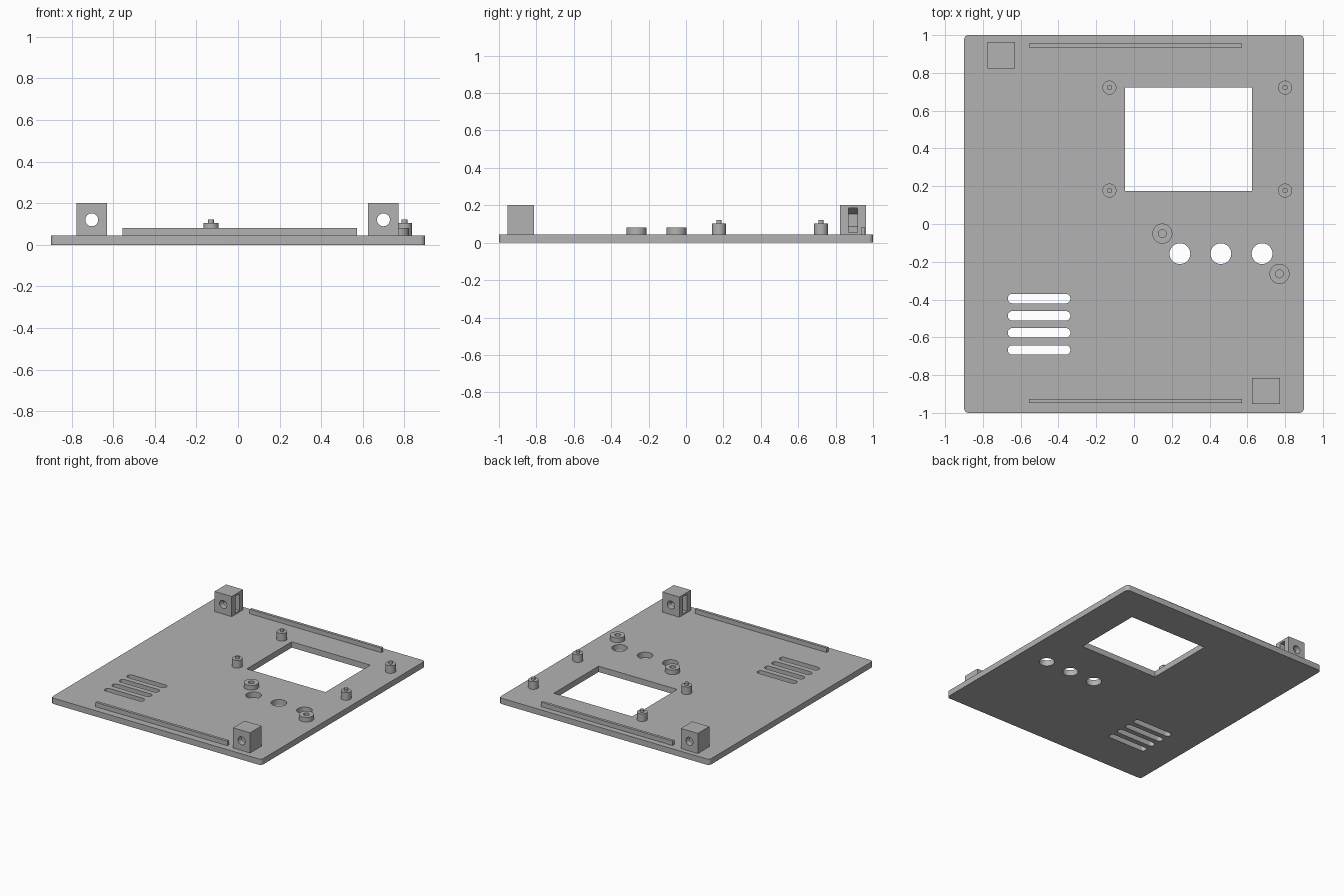
import bpy, bmesh
from math import sin, cos, pi, radians
from mathutils import Matrix

cube = bpy.data.objects.get("Cube")
if cube:
    bpy.data.objects.remove(cube, do_unlink=True)

grey = bpy.data.materials.new("plain grey plastic")
grey.use_nodes = True
grey.diffuse_color = (0.45, 0.45, 0.45, 1)
grey.node_tree.nodes["Principled BSDF"].inputs["Base Color"].default_value = (0.45, 0.45, 0.45, 1)

T = 0.045  # plate thickness


def rounded(x0, x1, y0, y1, r, steps=8):
    """Outline of a rectangle with rounded corners."""
    corners = [(x1 - r, y1 - r), (x0 + r, y1 - r), (x0 + r, y0 + r), (x1 - r, y0 + r)]
    return [(cx + r * cos(a), cy + r * sin(a))
            for k, (cx, cy) in enumerate(corners)
            for a in (pi / 2 * (k + i / steps) for i in range(steps + 1))]


def box(x0, x1, y0, y1):
    return [(x0, y0), (x1, y0), (x1, y1), (x0, y1)]


def circle(x, y, r, n=40):
    return [(x + r * cos(2 * pi * i / n), y + r * sin(2 * pi * i / n)) for i in range(n)]


def prism(name, outlines, z0, z1, matrix=None):
    """Extrude one or more outlines from z0 to z1 as a single object."""
    bm = bmesh.new()
    for outline in outlines:
        low = [bm.verts.new((x, y, z0)) for x, y in outline]
        high = [bm.verts.new((x, y, z1)) for x, y in outline]
        bm.faces.new(low[::-1])
        bm.faces.new(high)
        for i in range(len(low)):
            j = (i + 1) % len(low)
            bm.faces.new((low[i], low[j], high[j], high[i]))
    if matrix:
        bm.transform(matrix)
    bmesh.ops.recalc_face_normals(bm, faces=bm.faces)
    mesh = bpy.data.meshes.new(name)
    bm.to_mesh(mesh)
    bm.free()
    mesh.materials.append(grey)
    ob = bpy.data.objects.new(name, mesh)
    bpy.context.collection.objects.link(ob)
    return ob


def select(ob):
    bpy.ops.object.select_all(action='DESELECT')
    ob.select_set(True)
    bpy.context.view_layer.objects.active = ob


def cut(ob, cutter):
    cutter.hide_render = True
    mod = ob.modifiers.new("cut", 'BOOLEAN')
    mod.operation = 'DIFFERENCE'
    mod.solver = 'EXACT'
    mod.object = cutter
    select(ob)
    bpy.ops.object.modifier_apply(modifier=mod.name)
    bpy.data.objects.remove(cutter, do_unlink=True)


def smooth(ob):
    select(ob)
    bpy.ops.object.shade_smooth_by_angle(angle=radians(30))


# Panel with display window, three button holes and four vent slots
panel = prism("panel", [rounded(-0.9, 0.9, -1, 1, 0.025)], 0, T)
openings = [box(-0.047, 0.625, 0.175, 0.723)]
openings += [circle(x, -0.157, 0.055) for x in (0.243, 0.46, 0.678)]
openings += [rounded(-0.668, -0.337, y - 0.025, y + 0.025, 0.024)
             for y in (-0.395, -0.486, -0.576, -0.667)]
cut(panel, prism("opening_cutter", openings, -0.1, 0.2))
smooth(panel)

# Stiffening rails along the front and back edges
prism("back_rail", [box(-0.555, 0.572, 0.935, 0.956)], T - 0.003, 0.08)
prism("front_rail", [box(-0.555, 0.572, -0.947, -0.926)], T - 0.003, 0.08)

# Display standoffs with locating pins
for side, x in (("right", -0.13), ("left", 0.8)):
    for end, y in (("front", 0.177), ("back", 0.722)):
        smooth(prism(f"{end}_{side}_standoff", [circle(x, y, 0.037)], T - 0.003, 0.104))
        smooth(prism(f"{end}_{side}_pin", [circle(x, y, 0.014, 24)], 0.1, 0.122))

# Button board bosses with blind screw holes
for name, x, y in (("right_boss", 0.15, -0.051), ("left_boss", 0.77, -0.264)):
    boss = prism(name, [circle(x, y, 0.053)], T - 0.003, 0.081)
    cut(boss, prism("screw_cutter", [circle(x, y, 0.021, 24)], T, 0.2))
    smooth(boss)

# Corner mounting blocks: cross bolt hole and a nut pocket open on the inner side
UPRIGHT = Matrix.Rotation(pi / 2, 4, 'X')
for name, x, y, inward in (("back_mount", -0.703, 0.893, 1), ("front_mount", 0.699, -0.884, -1)):
    block = prism(name, [box(x - 0.073, x + 0.073, y - 0.07, y + 0.07)], T - 0.003, 0.201)
    place = Matrix.Translation((x, y, 0.12)) @ UPRIGHT
    cut(block, prism("bolt_cutter", [circle(0, 0, 0.031, 32)], -0.2, 0.2, place))
    pocket = [(0.1, 0.065), (0, 0.065), (-0.056, 0.0325),
              (-0.056, -0.0325), (0, -0.065), (0.1, -0.065)]
    pocket = [(px * inward, pz) for px, pz in pocket]
    cut(block, prism("nut_cutter", [pocket], -0.025, 0.025, place))
    smooth(block)
